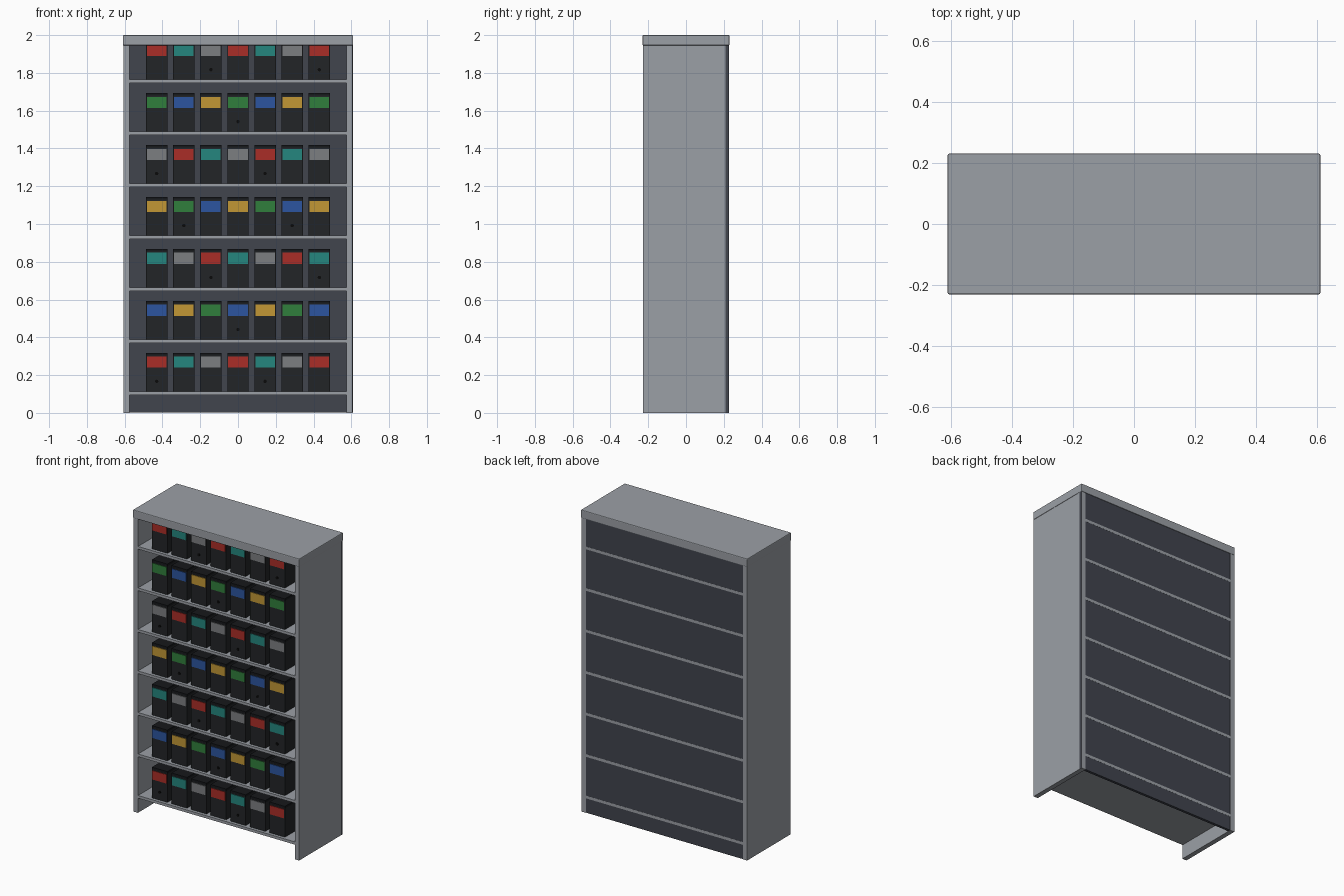
import bpy, math

if "Cube" in bpy.data.objects:
    bpy.data.objects.remove(bpy.data.objects["Cube"])


def material(name, rgb):
    m = bpy.data.materials.new(name)
    m.diffuse_color = (*rgb, 1)
    m.use_nodes = True
    m.node_tree.nodes["Principled BSDF"].inputs["Base Color"].default_value = m.diffuse_color
    return m


FRAME = material("frame_grey", (0.33, 0.35, 0.38))
PANEL = material("panel_dark", (0.052, 0.058, 0.075))
BIN = material("bin_black", (0.016, 0.018, 0.020))
RIM = material("rim_black", (0.008, 0.009, 0.011))
HOLE = material("hole_black", (0.003, 0.003, 0.003))
LABELS = [material(n, c) for n, c in (
    ("red", (0.40, 0.026, 0.020)), ("blue", (0.025, 0.09, 0.35)),
    ("teal", (0.018, 0.24, 0.21)), ("yellow", (0.54, 0.31, 0.035)),
    ("grey", (0.20, 0.21, 0.22)), ("green", (0.03, 0.21, 0.045)))]


def box(name, x, y, z, mat, bevel=0):
    """Box from (min, max) pairs on each axis."""
    bpy.ops.mesh.primitive_cube_add(
        size=1, location=[(a + b) / 2 for a, b in (x, y, z)])
    o = bpy.context.object
    o.name = name
    o.scale = [b - a for a, b in (x, y, z)]
    bpy.ops.object.transform_apply(location=False, rotation=False, scale=True)
    o.data.materials.append(mat)
    if bevel:
        mod = o.modifiers.new("edge", "BEVEL")
        mod.width, mod.segments = bevel, 2
    return o


W, INNER, D = 0.607, 0.575, 0.227
CAP_Z = 1.945

# Carcass: sides, back panel and cap
for side, s in (("left", -1), ("right", 1)):
    box(side + "_side", sorted((s * INNER, s * W)), (-D, D), (0, CAP_Z + 0.01), FRAME)
box("back_panel", (-INNER - 0.01, W + 0.0006), (0.209, D - 0.0006), (0.001, CAP_Z + 0.01), PANEL)
box("top_cap", (-0.61, 0.61), (-0.23, 0.23), (CAP_Z, 2.0), FRAME, bevel=0.005)

# Shelves with a row of labelled bins on each
ROWS, COLS = 7, 7
STEP_Z, STEP_X = 0.275, 0.1435
BW, BH, BD = 0.113, 0.204, 0.22
FRONT = -0.205

for r in range(ROWS):
    z = 0.114 + r * STEP_Z
    box(f"shelf_{r}", (-INNER - 0.005, INNER + 0.005), (-D + 0.002, D), (z - 0.018, z), FRAME)
    for c in range(COLS):
        x = (c - (COLS - 1) / 2) * STEP_X
        tag = f"{r}_{c}"
        box("bin_" + tag, (x - BW / 2, x + BW / 2), (FRONT, FRONT + BD), (z, z + BH - 0.014), BIN)
        box("bin_lid_" + tag, (x - BW / 2, x + BW / 2), (FRONT, FRONT + BD),
            (z + BH - 0.014, z + BH), RIM)
        box("bin_label_" + tag, (x - 0.052, x + 0.052), (FRONT - 0.004, FRONT + 0.004),
            (z + 0.125, z + 0.184), LABELS[(r + 2 * c) % 6])
        # Finger hole on every fourth bin
        if (r + c) % 4 == 0:
            bpy.ops.mesh.primitive_cylinder_add(
                vertices=12, radius=0.009, depth=0.008,
                location=(x, FRONT, z + 0.053), rotation=(math.pi / 2, 0, 0))
            o = bpy.context.object
            o.name = "finger_hole_" + tag
            o.data.materials.append(HOLE)
